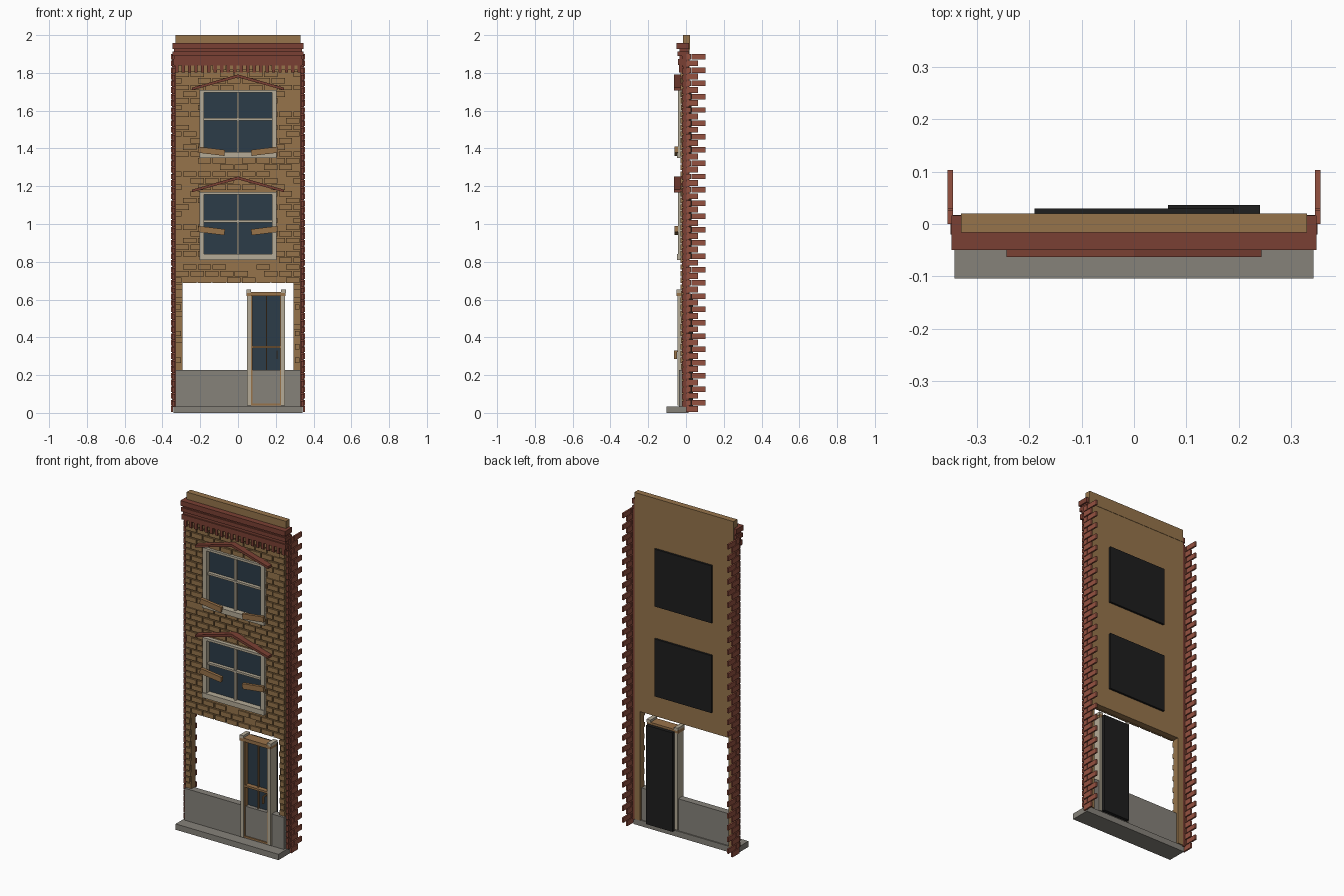
import bpy, bmesh, math, random
from mathutils import Matrix, Vector

random.seed(4)


def material(name, hexcode):
    m = bpy.data.materials.new(name)
    lin = []
    for i in (0, 2, 4):
        c = int(hexcode[i:i + 2], 16) / 255
        lin.append(c / 12.92 if c < 0.04045 else ((c + 0.055) / 1.055) ** 2.4)
    m.diffuse_color = (*lin, 1)
    return m


BROWN = material("brown brick", "96744b")
RED = material("red brick", "955140")
DARKRED = material("dark red trim", "7a4033")
STONE = material("grey stone", "86827a")
CREAM = material("cream frame", "b5ab97")
WOOD = material("weathered wood", "99734a")
GLASS = material("dark blue glass", "2c3c48")
BLACK = material("black backing", "1e1e1e")


def add_box(bm, x0, x1, y0, y1, z0, z1, tilt=0.0):
    """Box from limits, optionally tilted about the y axis through its centre."""
    centre = Vector(((x0 + x1) / 2, (y0 + y1) / 2, (z0 + z1) / 2))
    mat = (Matrix.Translation(centre) @ Matrix.Rotation(tilt, 4, 'Y')
           @ Matrix.Diagonal((x1 - x0, y1 - y0, z1 - z0, 1)))
    bmesh.ops.create_cube(bm, size=1, matrix=mat)


def finish(bm, name, mat):
    me = bpy.data.meshes.new(name)
    bm.to_mesh(me)
    bm.free()
    me.materials.append(mat)
    ob = bpy.data.objects.new(name, me)
    bpy.context.collection.objects.link(ob)
    return ob


def boxes(name, mat, items):
    bm = bmesh.new()
    for it in items:
        add_box(bm, *it)
    return finish(bm, name, mat)


WINDOWS = [("lower", 0.81), ("upper", 1.35)]   # sill heights
WH = 0.36                                      # window height
Y0, Y1 = -0.02, 0.018                          # wall front and back

# Wall slab with two window openings and the shopfront opening
wall = [(-0.33, -0.295, Y0, Y1, 0.035, 0.69), (0.293, 0.33, Y0, Y1, 0.035, 0.69),
        (-0.33, -0.185, Y0, Y1, 0.69, 1.94), (0.185, 0.33, Y0, Y1, 0.69, 1.94)]
for a, b in ((0.69, 0.825), (1.155, 1.365), (1.695, 1.94)):
    wall.append((-0.185, 0.185, Y0, Y1, a, b))
boxes("wall", BROWN, wall)
boxes("parapet", BROWN, [(-0.33, 0.33, -0.016, 0.02, 1.925, 2.0)])

# Raised facing bricks in running bond, cut around the openings
ROW, BRICK, GAP = 0.0352, 0.078, 0.007
bm = bmesh.new()
row = 0
z = 0.23
while z < 1.83:
    top = z + ROW - GAP
    spans = [(-0.33, 0.33)]
    if z < 0.68:
        tooth = 0.008 * (row % 2)
        spans = [(-0.33, -0.295 - tooth), (0.293 + tooth, 0.33)]
    for _, sill in WINDOWS:
        if top > sill + 0.005 and z < sill + WH - 0.005:
            spans = [(-0.33, -0.2), (0.2, 0.33)]
    for a, b in spans:
        x = -0.33 - (BRICK / 2 if row % 2 else 0)
        while x < b:
            lo, hi = max(x, a), min(x + BRICK - GAP, b)
            if hi - lo > 0.008 and random.random() > 0.03:
                add_box(bm, lo, hi, -0.027 - random.uniform(0, 0.003), Y0 + 0.002, z, top)
            x += BRICK
    z += ROW
    row += 1
finish(bm, "facing_bricks", BROWN)

# Toothed red brick returns on both sides
side = []
for s in (-1, 1):
    xa, xb = sorted((s * 0.345, s * 0.355))
    for i in range(54):
        z = 0.005 + i * ROW
        if i % 2:
            side += [(xa, xb, 0.0, 0.027, z, z + 0.029), (xa, xb, 0.03, 0.103, z, z + 0.029)]
        else:
            side.append((xa, xb, 0.0, 0.063, z, z + 0.031))
boxes("side_bricks", RED, side)
edge = []
for s in (-1, 1):
    xa, xb = sorted((s * 0.33, s * 0.346))
    edge.append((xa, xb, -0.012, 0.017, 0.03, 1.9))
    for i in range(53):
        z = 0.035 + i * ROW
        xc, xd = sorted((s * 0.333, s * 0.35))
        edge.append((xc, xd, -0.02, 0.016, z, z + 0.029))
boxes("corner_bricks", DARKRED, edge)

# Cornice bands and dentils
cornice = [(-0.348, 0.348, -0.05, 0.016, 1.927, 1.957),
           (-0.34, 0.34, -0.035, 0.014, 1.84, 1.93),
           (-0.348, 0.348, -0.044, 0.015, 1.89, 1.914),
           (-0.345, 0.345, -0.042, 0.015, 1.842, 1.873)]
for i in range(20):
    x = -0.325 + i * 0.65 / 19
    cornice.append((x - 0.009, x + 0.009, -0.037, -0.01, 1.803, 1.845))
boxes("cornice", DARKRED, cornice)

# Windows: frame, bars, glass, backing, pediment and loose planks
for name, z in WINDOWS:
    t = z + WH
    mid = z + 0.205
    boxes(name + "_window_frame", CREAM, [
        (-0.205, -0.181, -0.043, 0.0, z + 0.01, t), (0.181, 0.205, -0.043, 0.0, z + 0.01, t),
        (-0.205, 0.205, -0.043, 0.0, t - 0.014, t),
        (-0.205, 0.205, -0.048, 0.0, z, z + 0.03),
        (-0.006, 0.006, -0.028, -0.005, z + 0.03, t - 0.014),
        (-0.181, 0.181, -0.032, -0.005, mid - 0.006, mid + 0.006)])
    boxes(name + "_window_glass", GLASS, [(-0.19, 0.19, -0.012, 0.005, z + 0.012, t - 0.003)])
    boxes(name + "_window_backing", BLACK, [(-0.19, 0.19, 0.008, 0.03, z + 0.005, t - 0.01)])

    # gabled pediment: sloped prism on each side of the ridge
    bm = bmesh.new()
    prof = [(-0.243, t - 0.002), (0, t + 0.066), (0.243, t - 0.002),
            (0.243, t + 0.012), (0, t + 0.082), (-0.243, t + 0.012)]
    front = [bm.verts.new((x, -0.063, h)) for x, h in prof]
    back = [bm.verts.new((x, -0.022, h)) for x, h in prof]
    for i in range(6):
        j = (i + 1) % 6
        bm.faces.new((front[i], back[i], back[j], front[j]))
    for ring in (front, back):
        bm.faces.new((ring[0], ring[1], ring[4], ring[5]))
        bm.faces.new((ring[1], ring[2], ring[3], ring[4]))
    bmesh.ops.recalc_face_normals(bm, faces=bm.faces)
    finish(bm, name + "_window_pediment", DARKRED)

    pz = z + (0.155 if name == "lower" else 0.035)
    boxes(name + "_window_planks", WOOD, [
        (-0.212, -0.07, -0.061, -0.043, pz - 0.016, pz + 0.016, math.radians(7)),
        (0.07, 0.212, -0.061, -0.043, pz - 0.016, pz + 0.016, math.radians(-7))])

# Stone plinth wall and step
boxes("stone_plinth", STONE, [(-0.33, 0.33, -0.036, 0.005, 0.03, 0.227)])
boxes("step", STONE, [(-0.342, 0.342, -0.104, 0.012, 0.0, 0.035)])

# Door: jambs, wooden trim, glass, handle and backing
boxes("door_jambs", CREAM, [
    (0.048, 0.07, -0.046, 0.012, 0.04, 0.622), (0.228, 0.25, -0.046, 0.012, 0.04, 0.622),
    (0.046, 0.07, -0.05, 0.012, 0.636, 0.654), (0.228, 0.254, -0.05, 0.012, 0.636, 0.654)])
boxes("door_trim", WOOD, [
    (0.046, 0.252, -0.05, 0.012, 0.62, 0.641),
    (0.07, 0.076, -0.042, 0.0, 0.045, 0.62), (0.222, 0.228, -0.042, 0.0, 0.045, 0.62),
    (0.07, 0.228, -0.042, 0.0, 0.04, 0.05),
    (0.076, 0.222, -0.04, 0.0, 0.343, 0.355),
    (0.147, 0.153, -0.025, 0.0, 0.227, 0.62)])
boxes("door_glass", GLASS, [(0.072, 0.226, -0.012, 0.018, 0.2, 0.622)])
boxes("door_handle", WOOD, [(0.203, 0.21, -0.063, -0.047, 0.285, 0.33),
                            (0.203, 0.21, -0.05, -0.01, 0.322, 0.33)])
boxes("door_backing", BLACK, [(0.065, 0.24, 0.016, 0.036, 0.035, 0.63)])
